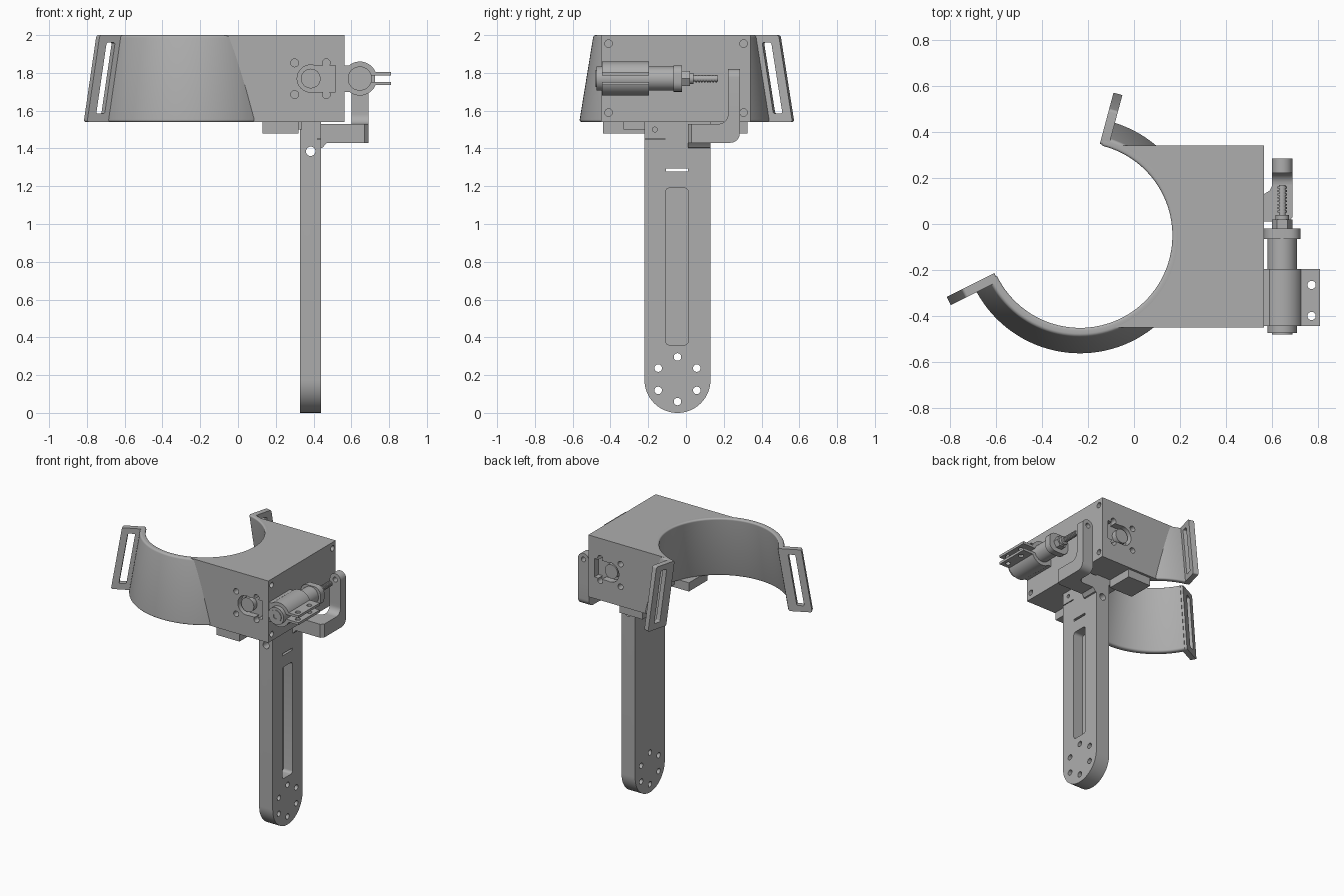
import bpy, bmesh, math
from mathutils import Matrix, Vector

if "Cube" in bpy.data.objects:
    bpy.data.objects.remove(bpy.data.objects["Cube"])

grey = bpy.data.materials.new("mid grey")
grey.use_nodes = True
colour = (0.42, 0.42, 0.42, 1)
grey.diffuse_color = colour
grey.node_tree.nodes["Principled BSDF"].inputs["Base Color"].default_value = colour

TOP, BOTTOM = 2.0, 1.54
FLARE = 0.163                      # cuff radius gained per unit of drop
CUFF = Vector((-0.235, -0.05, 0))  # cuff axis


def finish(name, bm):
    bmesh.ops.recalc_face_normals(bm, faces=bm.faces)
    mesh = bpy.data.meshes.new(name)
    bm.to_mesh(mesh)
    bm.free()
    mesh.materials.append(grey)
    ob = bpy.data.objects.new(name, mesh)
    bpy.context.collection.objects.link(ob)
    return ob


def prism(name, pts, axis, lo, hi, matrix=None):
    """Extrude a 2D outline along an axis; outline uses the other two axes in order."""
    place = {"x": lambda p, d: (d, p[0], p[1]),
             "y": lambda p, d: (p[0], d, p[1]),
             "z": lambda p, d: (p[0], p[1], d)}[axis]
    bm = bmesh.new()
    a = [bm.verts.new(place(p, lo)) for p in pts]
    b = [bm.verts.new(place(p, hi)) for p in pts]
    bm.faces.new(a)
    bm.faces.new(b)
    for i in range(len(pts)):
        j = (i + 1) % len(pts)
        bm.faces.new((a[i], a[j], b[j], b[i]))
    if matrix:
        bm.transform(matrix)
    return finish(name, bm)


def arc(cx, cy, r, start, end, n):
    return [(cx + r * math.cos(math.radians(start + (end - start) * i / n)),
             cy + r * math.sin(math.radians(start + (end - start) * i / n))) for i in range(n + 1)]


def circle(cx, cy, r, n=32):
    return arc(cx, cy, r, 0, 360, n)[:-1]


def rect(x0, x1, y0, y1, r=0.0):
    if not r:
        return [(x0, y0), (x1, y0), (x1, y1), (x0, y1)]
    return (arc(x1 - r, y1 - r, r, 0, 90, 5) + arc(x0 + r, y1 - r, r, 90, 180, 5)
            + arc(x0 + r, y0 + r, r, 180, 270, 5) + arc(x1 - r, y0 + r, r, 270, 360, 5))


def cut(ob, *cutters):
    for c in cutters:
        mod = ob.modifiers.new("cut", "BOOLEAN")
        mod.operation, mod.solver, mod.object = "DIFFERENCE", "EXACT", c
        bpy.context.view_layer.objects.active = ob
        bpy.ops.object.modifier_apply(modifier=mod.name)
        bpy.data.objects.remove(c)
    return ob


def sweep(name, profile, start, end, n):
    """Sweep an (r, z) profile round the cuff axis, closing both ends."""
    bm = bmesh.new()
    rings = []
    for i in range(n + 1):
        a = math.radians(start + (end - start) * i / n)
        rings.append([bm.verts.new(CUFF + Vector((r * math.cos(a), r * math.sin(a), z))) for r, z in profile])
    for p, q in zip(rings, rings[1:]):
        for i in range(len(profile)):
            j = (i + 1) % len(profile)
            bm.faces.new((p[i], p[j], q[j], q[i]))
    bm.faces.new(rings[0])
    bm.faces.new(rings[-1])
    return finish(name, bm)


# Flared open cuff with rounded rims
profile = []
for r, z in rect(0.40, 0.44, BOTTOM, TOP, 0.013):
    profile.append((r + (TOP - z) * FLARE, z))
sweep("cuff", profile, -154, 76, 72)

# Slotted strap loops at the cuff ends
for side, angle in (("front", -153.5), ("back", 75)):
    m = Matrix.Translation(CUFF) @ Matrix.Rotation(math.radians(angle), 4, "Z")

    def slant(x0, x1, z0, z1, r):
        return [(x + (TOP - z) * FLARE, z) for x, z in rect(x0, x1, z0, z1, r)]
    loop = prism(side + "_strap_loop", slant(0.405, 0.565, BOTTOM, TOP, 0.012), "y", -0.02, 0.02, m)
    cut(loop, prism("slot", slant(0.468, 0.518, BOTTOM + 0.045, TOP - 0.04, 0.008), "y", -0.1, 0.1, m))

# Housing hollowed by the cuff cone
housing = prism("housing", rect(-0.08, 0.565, -0.45, 0.342), "z", BOTTOM, TOP)
bm = bmesh.new()
bmesh.ops.create_cone(bm, cap_ends=True, segments=96, depth=1,
                      radius1=0.415 + FLARE * 0.73, radius2=0.415 - FLARE * 0.27,
                      matrix=Matrix.Translation(CUFF + Vector((0, 0, 1.77))))
cut(housing, finish("cone_cutter", bm))
for y in (-0.41, 0.305):
    for z in (1.59, 1.955):
        cut(housing, prism("hole", circle(y, z, 0.02, 16), "x", 0.535, 0.6))

# Motor recesses, shaft discs and screw holes on the front and back
for side, face, inward in (("front", -0.45, 1), ("back", 0.342, -1)):
    lo, hi = sorted((face - inward * 0.05, face + inward * 0.05))
    cut(housing, prism("round_cutter", circle(0.385, 1.77, 0.072), "y", lo, hi),
        prism("notch_cutter", rect(0.39, 0.515, 1.70, 1.838), "y", lo, hi))
    for x in (0.30, 0.467):
        for z in (1.685, 1.853):
            cut(housing, prism("hole", circle(x, z, 0.021, 16), "y", lo, hi))
    lo, hi = sorted((face + inward * 0.012, face + inward * 0.06))
    prism(side + "_motor_disc", circle(0.385, 1.77, 0.052), "y", lo, hi)

# Ledges under the housing
prism("front_ledge", rect(0.13, 0.32, -0.44, -0.22), "z", 1.48, BOTTOM + 0.005)
prism("back_ledge", rect(0.13, 0.32, 0.13, 0.325), "z", 1.48, BOTTOM + 0.005)
prism("middle_ledge", rect(0.25, 0.34, -0.33, 0.13), "z", 1.50, BOTTOM + 0.005)

# Leg with rounded foot, pocket and bolt circle
leg_outline = [(0.13, BOTTOM + 0.005), (-0.22, BOTTOM + 0.005)] + arc(-0.045, 0.175, 0.175, 180, 360, 32)
leg = prism("leg", leg_outline, "x", 0.328, 0.44)
cut(leg, prism("pocket", rect(-0.108, 0.012, 0.36, 1.19, 0.02), "x", 0.365, 0.5),
    prism("slit", rect(-0.105, 0.01, 1.277, 1.293), "x", 0.2, 0.6),
    prism("pin_hole", circle(0.385, 1.385, 0.025, 20), "y", -0.4, 0.4),
    prism("groove", rect(-0.23, -0.11, 1.447, 1.453), "x", 0.42, 0.5),
    prism("screw_hole", circle(-0.165, 1.50, 0.013, 16), "x", 0.41, 0.5))
for y, z in arc(-0.045, 0.178, 0.118, 90, 390, 5):
    cut(leg, prism("bolt_hole", circle(y, z, 0.02, 20), "x", 0.2, 0.6))

# Bent lever arm from the leg up to the rod
prism("arm_foot", [(0.43, 0.01), (0.67, 0.01), (0.69, 0.03), (0.69, 0.20), (0.60, 0.20),
                   (0.60, 0.165), (0.59, 0.145), (0.565, 0.13), (0.43, 0.13)], "z", 1.43, 1.53)
prism("arm_gusset", [(0.43, 1.40), (0.45, 1.405), (0.46, 1.42), (0.475, 1.435), (0.43, 1.44)], "y", 0.01, 0.13)
prism("arm_elbow", [(0.19, 1.43)] + arc(0.235, 1.48, 0.05, 270, 360, 8) + [(0.285, 1.60), (0.222, 1.60)]
      + arc(0.172, 1.58, 0.05, 0, -90, 8), "x", 0.60, 0.69)
upright = prism("arm_upright", [(0.60, 1.59), (0.69, 1.59)] + arc(0.645, 1.775, 0.045, 0, 180, 16),
                "y", 0.222, 0.285)
cut(upright, prism("rod_hole", circle(0.645, 1.775, 0.018, 20), "y", 0.1, 0.4))

# Linear actuator
AX, AZ = 0.645, 1.77


def turned(name, r, lo, hi, n=40):
    return prism(name, circle(AX, AZ, r, n), "y", lo, hi)


turned("actuator_barrel", 0.064, -0.475, -0.06)
cut(turned("actuator_clamp", 0.09, -0.445, -0.195),
    prism("gap", rect(0.66, 0.8, 1.753, 1.787), "y", -0.5, -0.1))
prism("clamp_mount", rect(0.56, 0.62, 1.70, 1.84), "y", -0.445, -0.195)
prism("collar", rect(0.565, 0.725, 1.70, 1.84, 0.05), "y", -0.066, -0.02)
turned("rod_nut", 0.045, -0.02, 0.02, 6)
turned("rod_ring", 0.03, 0.02, 0.04)
turned("rod", 0.015, 0.03, 0.17, 16)
for i in range(8):
    turned("rod_thread", 0.02, 0.05 + i * 0.015, 0.058 + i * 0.015, 16)
cut(turned("end_cap", 0.045, -0.48, -0.47), turned("cap_hole", 0.018, -0.5, -0.474, 20))

# Clamp ears with bolt holes
for name, z in (("lower", 1.735), ("upper", 1.787)):
    ear = prism(name + "_clamp_ear", rect(0.70, 0.81, -0.445, -0.195), "z", z, z + 0.018)
    for y in (-0.40, -0.265):
        cut(ear, prism("ear_hole", circle(0.773, y, 0.018, 20), "z", 1.6, 1.9))

# Smooth curved surfaces, keep hard edges
for ob in bpy.context.scene.objects:
    ob.select_set(ob.type == "MESH")
bpy.ops.object.shade_smooth_by_angle(angle=math.radians(30))
